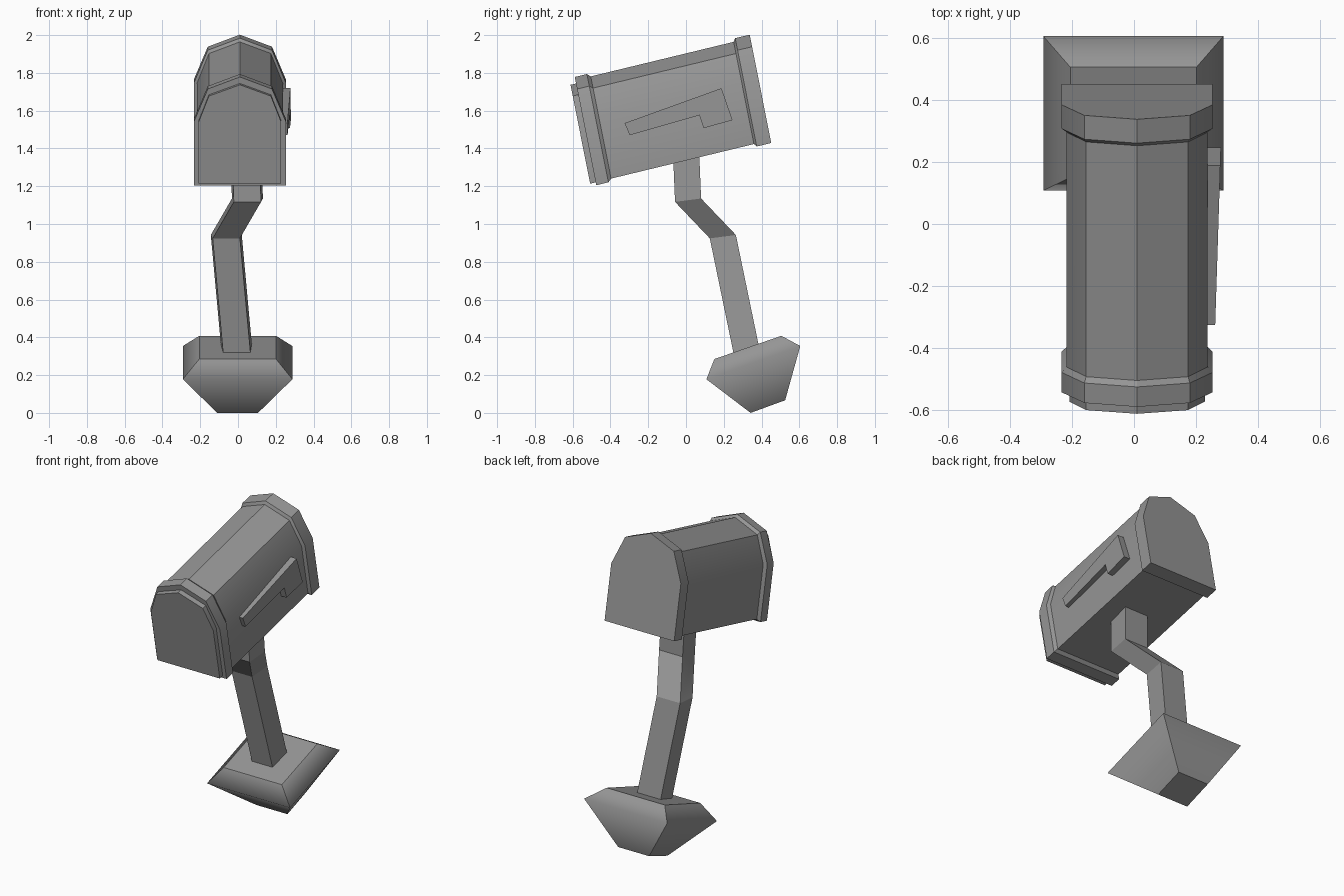
import bpy, bmesh, math

cube = bpy.data.objects.get("Cube")
if cube:
    bpy.data.objects.remove(cube, do_unlink=True)

grey = bpy.data.materials.new("plain grey")
grey.use_nodes = True
grey.diffuse_color = (0.3, 0.3, 0.3, 1)
grey.node_tree.nodes["Principled BSDF"].inputs["Base Color"].default_value = (0.3, 0.3, 0.3, 1)


def loft(name, rings, smooth_angle=30, smooth_ring=None):
    """Skin a list of equal-length point rings and cap both ends."""
    bm = bmesh.new()
    rows = [[bm.verts.new(p) for p in ring] for ring in rings]
    n = len(rows[0])
    for lower, upper in zip(rows, rows[1:]):
        for i in range(n):
            j = (i + 1) % n
            bm.faces.new((lower[i], lower[j], upper[j], upper[i]))
    bm.faces.new(rows[0][::-1])
    bm.faces.new(rows[-1])
    bmesh.ops.recalc_face_normals(bm, faces=bm.faces[:])
    if smooth_ring is not None:
        soft = set(rows[smooth_ring])
        for f in bm.faces:
            f.smooth = True
        for e in bm.edges:
            e.smooth = all(v in soft for v in e.verts)
    mesh = bpy.data.meshes.new(name)
    bm.to_mesh(mesh)
    bm.free()
    mesh.materials.append(grey)
    obj = bpy.data.objects.new(name, mesh)
    bpy.context.collection.objects.link(obj)
    if smooth_ring is None:
        bpy.ops.object.select_all(action='DESELECT')
        obj.select_set(True)
        bpy.context.view_layer.objects.active = obj
        bpy.ops.object.shade_smooth_by_angle(angle=math.radians(smooth_angle))
    return obj


# Tilted box frame: a runs from front to back, u runs up the section
def box_point(x, a, u):
    return (0.01 + x, -0.475 + 0.972 * a - 0.195 * u, 1.205 + 0.235 * a + 0.98 * u)


# Half sections (x, u): bottom corner, side top, shoulder, peak
RIM = [(0.243, 0.0), (0.243, 0.345), (0.17, 0.52), (0, 0.585)]
SHELL = [(0.227, 0.016), (0.227, 0.345), (0.164, 0.505), (0, 0.568)]
DOOR = [(0.218, 0.016), (0.218, 0.35), (0.164, 0.489), (0, 0.55)]


def section(half, a):
    full = half + [(-x, u) for x, u in half[-2::-1]]
    return [box_point(x, a, u) for x, u in full]


# Mailbox
loft("mailbox_shell", [section(SHELL, 0.02), section(SHELL, 0.93)])
loft("front_rim", [section(RIM, 0), section(RIM, 0.066), section(SHELL, 0.084)])
loft("back_rim", [section(SHELL, 0.862), section(RIM, 0.874), section(RIM, 0.953)])
loft("front_door", [section(DOOR, -0.03), section(DOOR, 0.01)])

# Signal flag on the left side, standing out slightly more at the back
FLAG = [(-0.325, 1.534), (0.188, 1.719), (0.246, 1.55),
        (0.093, 1.507), (0.071, 1.576), (-0.298, 1.47)]
loft("signal_flag", [[(0.22, y, z) for y, z in FLAG],
                     [(0.272 + 0.032 * y, y, z) for y, z in FLAG]])


# Crooked post: square rings along a bent path, a little wider at the back
def post_ring(x, y, z):
    return [(x - 0.072, y - 0.069, z - 0.009), (x + 0.072, y - 0.069, z - 0.009),
            (x + 0.082, y + 0.069, z + 0.009), (x - 0.082, y + 0.069, z + 0.009)]


PATH = [(-0.002, 0.33, 0.28), (-0.062, 0.195, 0.933),
        (0.05, 0.011, 1.126), (0.04, 0.0, 1.39)]
loft("crooked_post", [post_ring(*p) for p in PATH])


# Tilted ground block: foot, wide rim and top
def base_ring(half, front, back):
    (yf, zf), (yb, zb) = front, back
    c = -0.002
    return [(c - half, yf, zf), (c + half, yf, zf), (c + half, yb, zb), (c - half, yb, zb)]


loft("ground_block", [base_ring(0.108, (0.342, 0.0), (0.525, 0.067)),
                      base_ring(0.29, (0.108, 0.178), (0.605, 0.354)),
                      base_ring(0.203, (0.15, 0.285), (0.505, 0.408))], smooth_ring=1)
